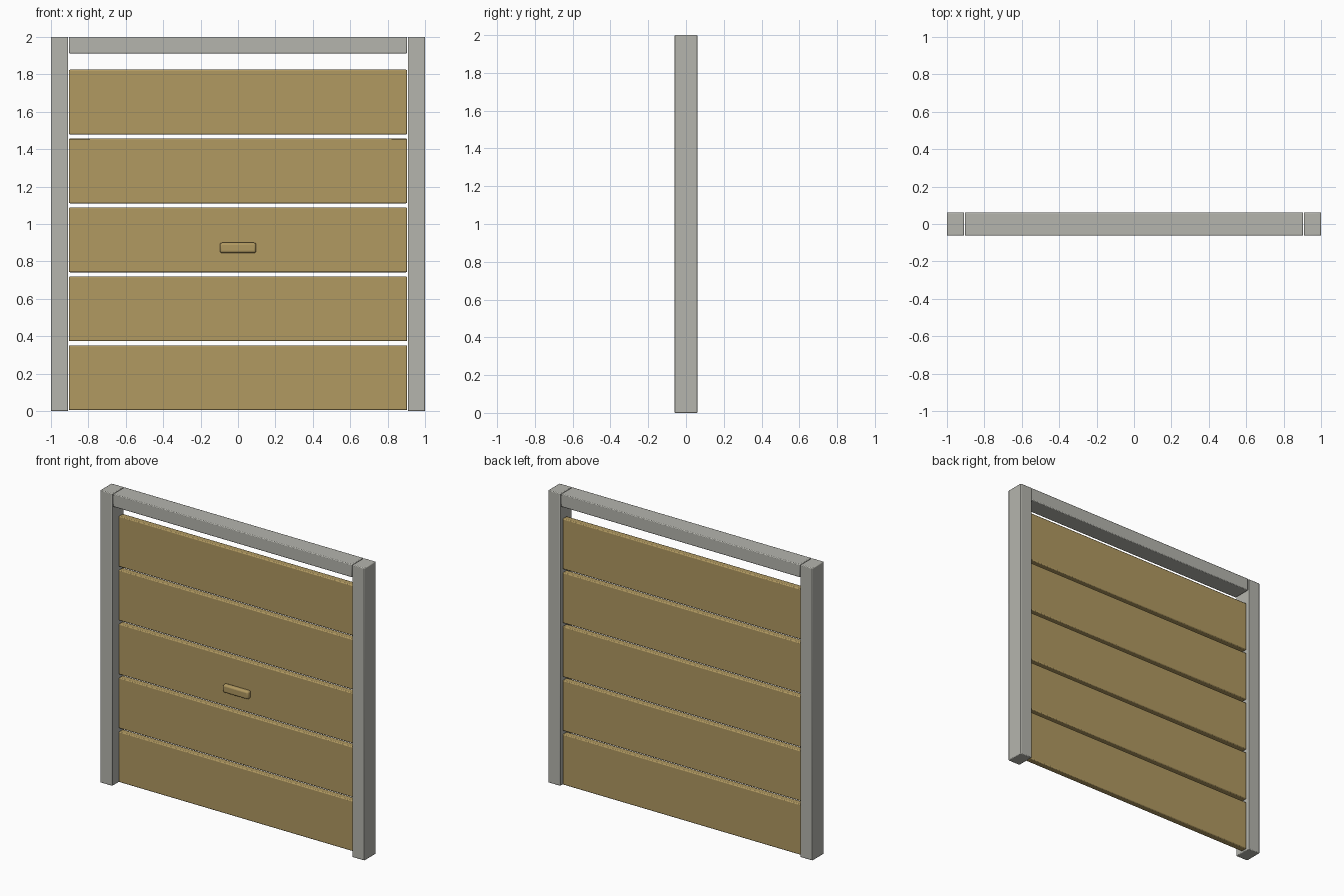
import bpy

cube = bpy.data.objects.get("Cube")
if cube:
    bpy.data.objects.remove(cube, do_unlink=True)


def material(name, rgb):
    mat = bpy.data.materials.new(name)
    mat.use_nodes = True
    color = (*rgb, 1.0)
    mat.diffuse_color = color
    mat.node_tree.nodes["Principled BSDF"].inputs["Base Color"].default_value = color
    return mat


def block(name, low, high, mat, bevel=0.005, segments=2):
    """Box between two corners with softened edges."""
    bpy.ops.mesh.primitive_cube_add(size=1)
    obj = bpy.context.object
    obj.name = name
    obj.location = [(a + b) / 2 for a, b in zip(low, high)]
    obj.scale = [b - a for a, b in zip(low, high)]
    bpy.ops.object.transform_apply(location=False, rotation=False, scale=True)
    obj.data.materials.append(mat)
    mod = obj.modifiers.new("soft_edges", "BEVEL")
    mod.width = bevel
    mod.segments = segments
    bpy.ops.object.shade_smooth_by_angle()
    return obj


grey = material("grey_metal", (0.46, 0.46, 0.42))
wood = material("tan_wood", (0.44, 0.32, 0.12))

depth = 0.062
inner = 0.904

# Frame: two posts and the lintel between them
for side, sign in (("left", 1), ("right", -1)):
    xs = sorted((sign * 1.0, sign * 0.908))
    block(f"{side}_post", (xs[0], -depth, 0), (xs[1], depth, 2), grey)
block("lintel", (-inner, -depth, 1.912), (inner, depth, 2), grey)

# Door slats, set back from the front of the frame
pitch = 0.3685
for i in range(5):
    z = 0.005 + i * pitch
    block(f"door_slat_{i + 1}", (-inner, 0.0, z), (inner, 0.045, z + 0.346), wood, bevel=0.006)

# Handle on the middle slat
block("handle", (-0.097, -0.03, 0.845), (0.097, 0.005, 0.9), wood, bevel=0.012, segments=3)
